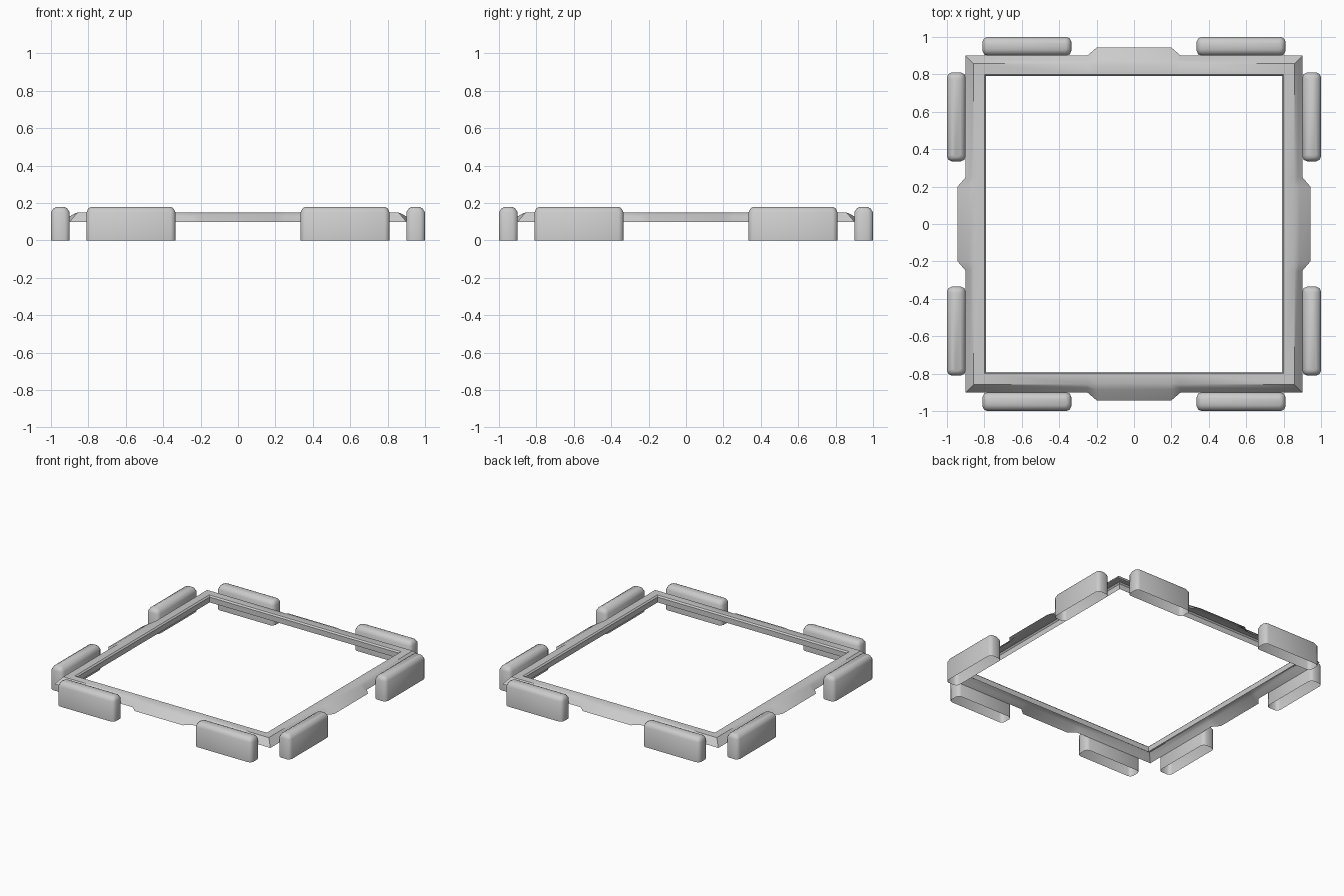
import bpy, bmesh, math
from mathutils import Matrix

if "Cube" in bpy.data.objects:
    bpy.data.objects.remove(bpy.data.objects["Cube"])


def finish(name, bm, angle):
    bmesh.ops.remove_doubles(bm, verts=bm.verts[:], dist=0.0005)
    bmesh.ops.recalc_face_normals(bm, faces=bm.faces[:])
    mesh = bpy.data.meshes.new(name)
    bm.to_mesh(mesh)
    bm.free()
    ob = bpy.data.objects.new(name, mesh)
    bpy.context.collection.objects.link(ob)
    bpy.ops.object.select_all(action='DESELECT')
    ob.select_set(True)
    bpy.context.view_layer.objects.active = ob
    bpy.ops.object.shade_smooth_by_angle(angle=math.radians(angle))
    return ob


def grid(bm, rows, closed=False):
    rows = [[bm.verts.new(p) for p in row] for row in rows]
    n = len(rows[0])
    for a, b in zip(rows, rows[1:]):
        for i in range(n if closed else n - 1):
            j = (i + 1) % n
            bm.faces.new((a[i], a[j], b[j], b[i]))
    return rows


# Square rim: open-bottomed profile with a flared tab in the middle of each side
plain = [(0.79, 0.10), (0.79, 0.14), (0.80, 0.15), (0.857, 0.15), (0.876, 0.129), (0.90, 0.10)]
tab = plain[:3] + [(0.853, 0.15), (0.885, 0.138), (0.943, 0.10)]
bm = bmesh.new()
for k in range(4):
    turn = Matrix.Rotation(k * math.pi / 2, 4, 'Z')
    rows = []
    for t, prof in ((-1, plain), (-0.25, plain), (-0.2, tab),
                    (0.2, tab), (0.25, plain), (1, plain)):
        rows.append([turn @ Matrix.Translation((t * r if abs(t) == 1 else t, -r, z)).translation
                     for r, z in prof])
    grid(bm, rows)
finish("rim", bm, 40)


# Rounded upright pads, two per side, open underneath
def pad_loop(hl, ht, c, z):
    quarter = [(hl, ht - c), (hl - 0.3 * c, ht - 0.3 * c), (hl - c, ht)]
    pts = quarter + [(-x, y) for x, y in reversed(quarter)]
    pts += [(-x, -y) for x, y in pts]
    return [(x, y, z) for x, y in pts]


def pad(name, x, turn):
    bm = bmesh.new()
    rows = grid(bm, [pad_loop(0.2375, 0.05, 0.026, 0),
                     pad_loop(0.2375, 0.05, 0.026, 0.15),
                     pad_loop(0.228, 0.037, 0.022, 0.171),
                     pad_loop(0.213, 0.020, 0.014, 0.18)], closed=True)
    bm.faces.new(rows[-1])
    bm.transform(Matrix.Rotation(turn, 4, 'Z') @ Matrix.Translation((x, -0.95, 0)))
    finish(name, bm, 50)


for k, side in enumerate(("front", "right", "back", "left")):
    pad(side + "_pad_a", -0.5725, k * math.pi / 2)
    pad(side + "_pad_b", 0.5725, k * math.pi / 2)
